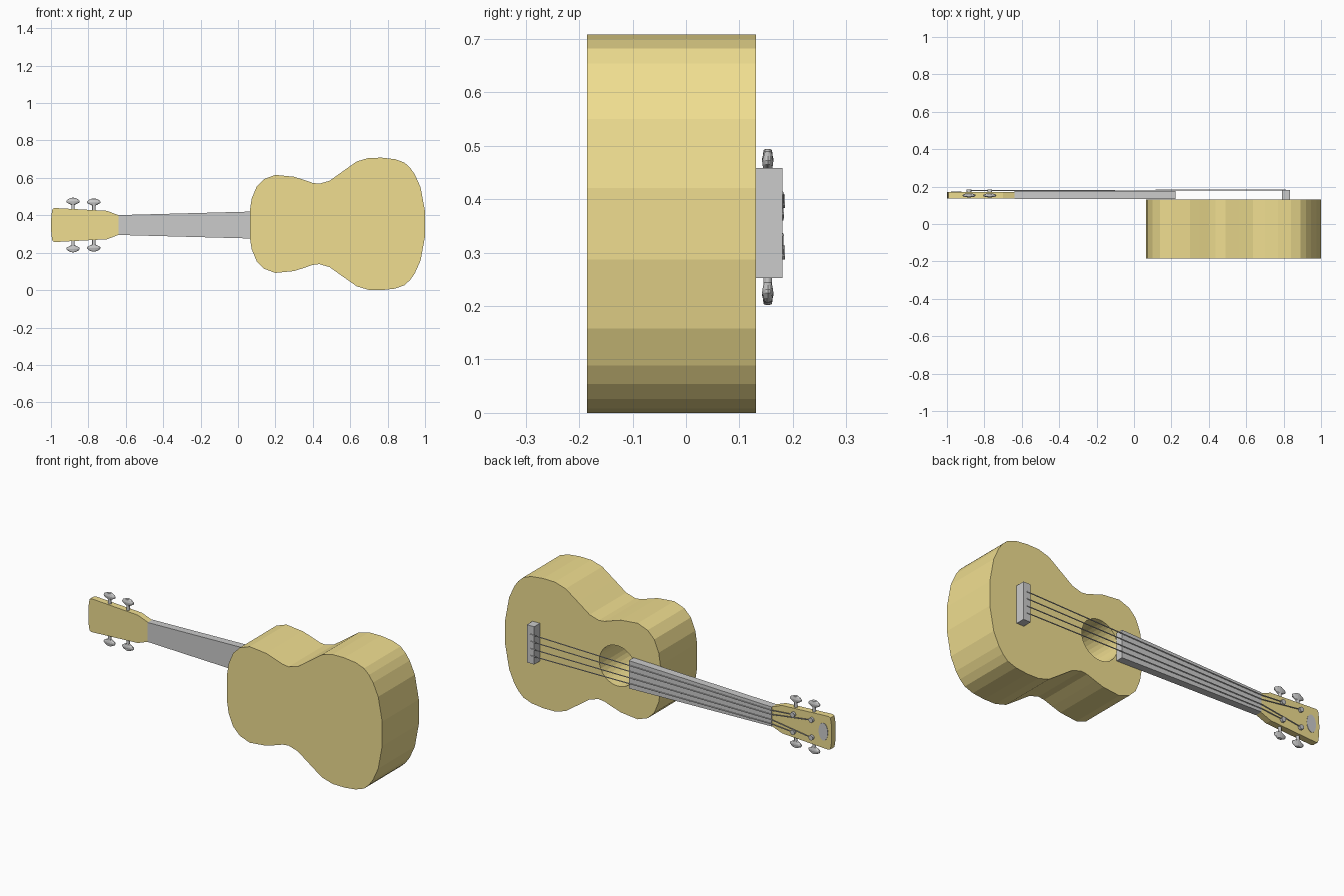
import bpy, bmesh, math
from mathutils import Vector, Matrix

if "Cube" in bpy.data.objects:
    bpy.data.objects.remove(bpy.data.objects["Cube"])

BODY_Z, NECK_Z = 0.354, 0.348
FACE_Y = 0.131

wood = bpy.data.materials.new("wood")
wood.diffuse_color = (0.87, 0.73, 0.28, 1)
wood.use_nodes = True
wood.node_tree.nodes["Principled BSDF"].inputs["Base Color"].default_value = wood.diffuse_color


def add_object(name, bm, mat=None):
    bmesh.ops.recalc_face_normals(bm, faces=bm.faces[:])
    me = bpy.data.meshes.new(name)
    bm.to_mesh(me)
    bm.free()
    ob = bpy.data.objects.new(name, me)
    bpy.context.collection.objects.link(ob)
    if mat:
        me.materials.append(mat)
    return ob


def slab(name, half, zc, y0, y1, mat=None):
    """Extrude along y an outline mirrored about z = zc; half = (x, half height)."""
    pts = [(x, zc + h) for x, h in half] + [(x, zc - h) for x, h in reversed(half) if h > 0]
    bm = bmesh.new()
    face = bm.faces.new([bm.verts.new((x, y0, z)) for x, z in pts])
    ext = bmesh.ops.extrude_face_region(bm, geom=[face])
    moved = [g for g in ext["geom"] if isinstance(g, bmesh.types.BMVert)]
    bmesh.ops.translate(bm, verts=moved, vec=(0, y1 - y0, 0))
    return add_object(name, bm, mat)


def y_cylinder(name, x, z, y0, y1, r, sides, sx=1.0, mat=None):
    bm = bmesh.new()
    m = (Matrix.Translation((x, (y0 + y1) / 2, z)) @ Matrix.Diagonal((sx, 1, 1, 1))
         @ Matrix.Rotation(math.pi / 2, 4, 'X'))
    bmesh.ops.create_cone(bm, cap_ends=True, segments=sides, radius1=r, radius2=r,
                          depth=y1 - y0, matrix=m)
    return add_object(name, bm, mat)


# Body with waisted outline
outline = [(0.063, 0.07), (0.073, 0.135), (0.10, 0.2), (0.14, 0.24), (0.20, 0.262),
           (0.30, 0.252), (0.35, 0.236), (0.40, 0.219), (0.435, 0.215), (0.49, 0.231),
           (0.56, 0.281), (0.635, 0.334), (0.70, 0.353), (0.77, 0.354), (0.84, 0.346),
           (0.89, 0.328), (0.92, 0.3), (0.945, 0.265), (0.976, 0.196), (1.0, 0.067)]
body = slab("body", outline, BODY_Z, -0.185, FACE_Y, wood)

# Sound hole recess
cutter = y_cylinder("sound_hole_cutter", 0.322, 0.351, -0.165, 0.2, 0.11, 32, mat=wood)
cutter.hide_render = True
mod = body.modifiers.new("sound_hole", 'BOOLEAN')
mod.operation, mod.object, mod.solver = 'DIFFERENCE', cutter, 'EXACT'
deps = bpy.context.evaluated_depsgraph_get()
cut_mesh = bpy.data.meshes.new_from_object(body.evaluated_get(deps))
body.modifiers.clear()
body.data = cut_mesh
bpy.data.objects.remove(cutter)

# Neck, headstock and bridge
slab("neck", [(-0.64, 0.053), (0.222, 0.076)], NECK_Z, FACE_Y + 0.004, 0.176)
slab("headstock", [(-1.0, 0.0), (-0.998, 0.05), (-0.992, 0.086), (-0.98, 0.091),
                   (-0.70, 0.076), (-0.64, 0.053)], NECK_Z, FACE_Y + 0.006, 0.172, wood)
slab("bridge", [(0.79, 0.103), (0.834, 0.103)], 0.355, FACE_Y, 0.181)

# Plain oval inlay on the headstock
y_cylinder("headstock_inlay", -0.95, NECK_Z, 0.168, 0.174, 0.048, 24, sx=0.58)

# Tuning pegs: flattened lathed buttons, (radius, distance from headstock centre line)
peg_profile = [(0.009, 0.075), (0.009, 0.108), (0.02, 0.113), (0.034, 0.121),
               (0.036, 0.128), (0.029, 0.137), (0.014, 0.144), (0.004, 0.146)]


def peg(name, x, side, shift):
    bm = bmesh.new()
    n = 14
    rings = []
    for r, d in peg_profile:
        ry = max(min(r, 0.009) * 0.95, r * 0.3)
        rings.append([bm.verts.new((x + r * math.cos(2 * math.pi * i / n),
                                    0.153 + ry * math.sin(2 * math.pi * i / n),
                                    NECK_Z + side * (d + shift))) for i in range(n)])
    for a, b in zip(rings, rings[1:]):
        for i in range(n):
            bm.faces.new((a[i], a[(i + 1) % n], b[(i + 1) % n], b[i]))
    bm.faces.new(rings[0])
    bm.faces.new(rings[-1])
    add_object(name, bm)


def string(name, points, r=0.003, n=6):
    bm = bmesh.new()
    for p, q in zip(points, points[1:]):
        p, q = Vector(p), Vector(q)
        rot = (q - p).to_track_quat('Z', 'Y').to_matrix().to_4x4()
        bmesh.ops.create_cone(bm, cap_ends=True, segments=n, radius1=r, radius2=r,
                              depth=(q - p).length,
                              matrix=Matrix.Translation((p + q) / 2) @ rot)
    add_object(name, bm)


# Pegs, posts and strings, mirrored above and below the neck line
for side, label in ((1, "upper"), (-1, "lower")):
    for x, shift, where, z_bridge, z_nut in ((-0.771, -0.004, "inner", 0.058, 0.037),
                                             (-0.882, 0.0, "outer", 0.02, 0.014)):
        tag = f"{label}_{where}"
        post_z = NECK_Z + side * 0.048
        peg("tuning_peg_" + tag, x, side, shift)
        y_cylinder("string_post_" + tag, x, post_z, 0.165, 0.185, 0.013, 12)
        string("string_" + tag, [(0.812, 0.181, 0.353 + side * z_bridge),
                                 (-0.64, 0.18, NECK_Z + side * z_nut),
                                 (x, 0.18, post_z)])
